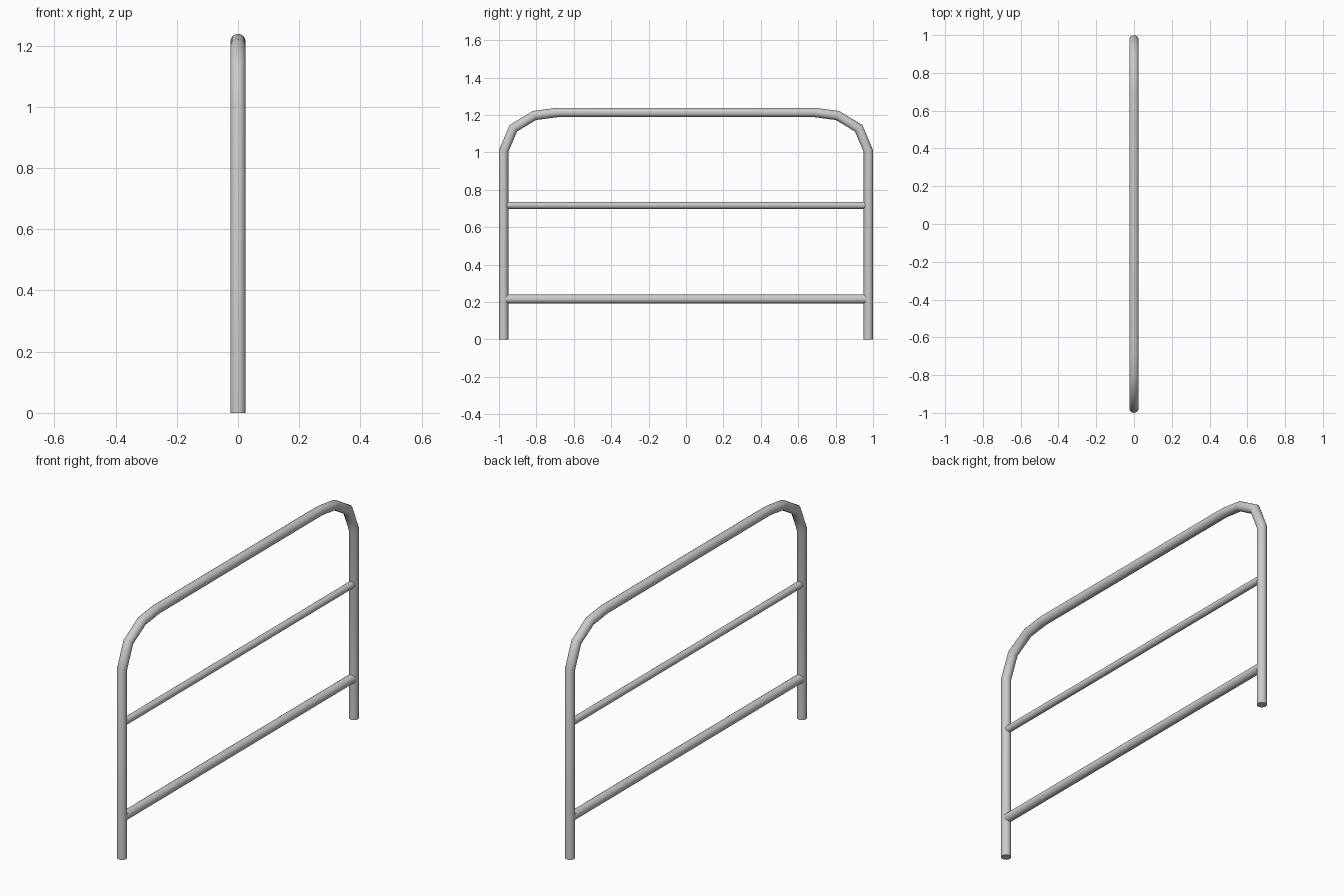
import bpy, bmesh
from math import sin, cos, pi, radians
from mathutils import Vector

if "Cube" in bpy.data.objects:
    bpy.data.objects.remove(bpy.data.objects["Cube"])

SIDES = 16


def tube(name, path, radius):
    """Sweep a capped round tube along a path of (y, z) points in the x = 0 plane."""
    pts = [Vector((0, y, z)) for y, z in path]
    side = Vector((1, 0, 0))
    bm = bmesh.new()
    rings = []
    for i, p in enumerate(pts):
        before = (p - pts[i - 1]).normalized() if i > 0 else None
        after = (pts[i + 1] - p).normalized() if i < len(pts) - 1 else None
        before, after = before or after, after or before
        along = (before + after).normalized()
        out = along.cross(side) / along.dot(after)      # mitred joint
        rings.append([bm.verts.new(p + radius * (cos(a) * side + sin(a) * out))
                      for a in (2 * pi * k / SIDES for k in range(SIDES))])
    for r0, r1 in zip(rings, rings[1:]):
        for k in range(SIDES):
            n = (k + 1) % SIDES
            bm.faces.new((r0[k], r0[n], r1[n], r1[k]))
    bm.faces.new(rings[0])
    bm.faces.new(rings[-1])
    bmesh.ops.recalc_face_normals(bm, faces=bm.faces)
    mesh = bpy.data.meshes.new(name)
    bm.to_mesh(mesh)
    bm.free()
    obj = bpy.data.objects.new(name, mesh)
    bpy.context.collection.objects.link(obj)
    bpy.ops.object.select_all(action='DESELECT')
    obj.select_set(True)
    bpy.context.view_layer.objects.active = obj
    bpy.ops.object.shade_smooth_by_angle(angle=radians(40))
    return obj


# Bent frame: post, three-segment bend and top bar, mirrored across y
half = [(-0.975, 0), (-0.975, 1.007), (-0.923, 1.129), (-0.81, 1.197), (-0.69, 1.213)]
tube("bent_frame", half + [(-y, z) for y, z in reversed(half)], 0.025)

# Cross rails running between the posts
for name, z, radius in (("middle_rail", 0.717, 0.0185), ("lower_rail", 0.216, 0.0235)):
    tube(name, [(-0.972, z), (0.972, z)], radius)
